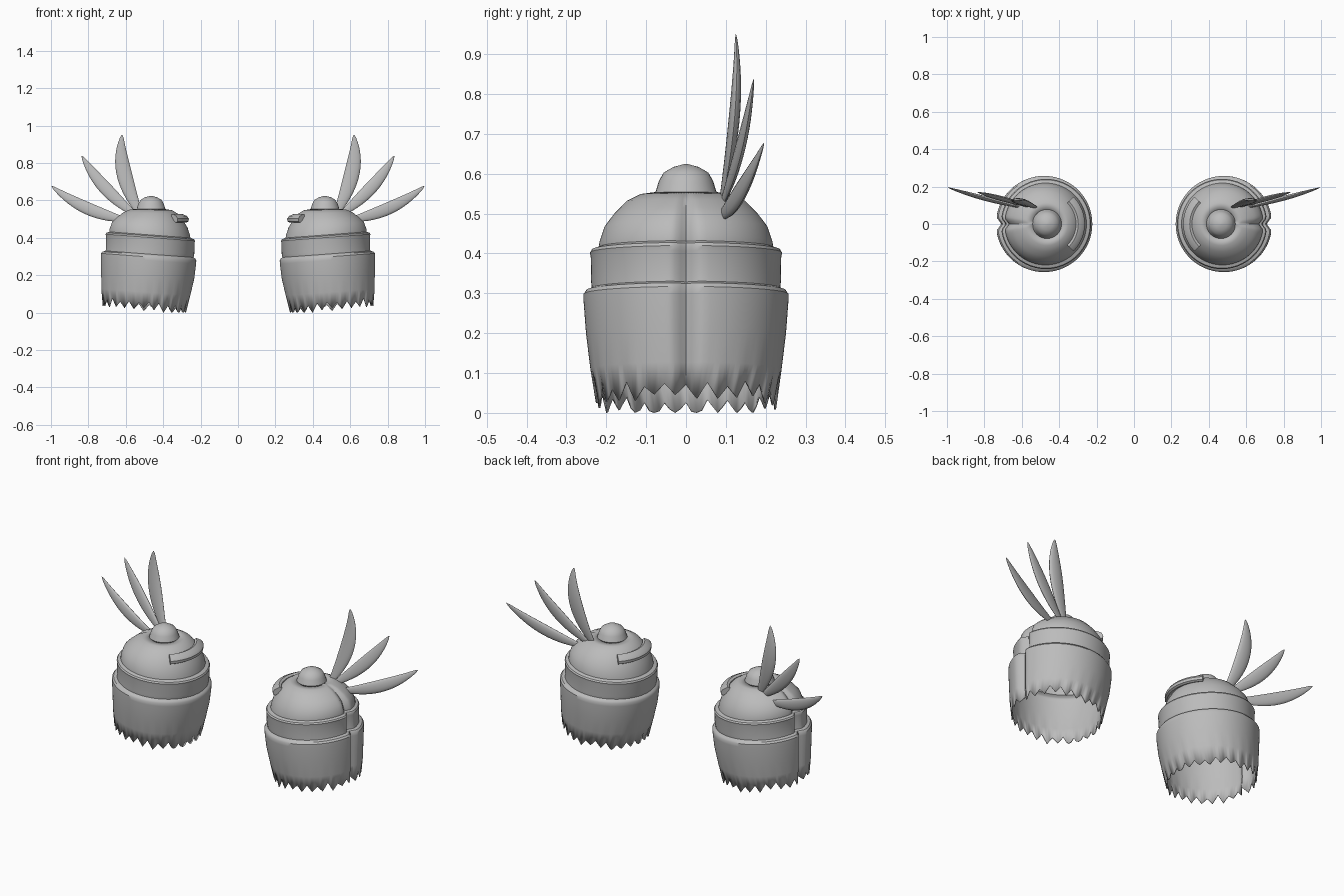
import bpy, bmesh, math, random
from mathutils import Vector

if "Cube" in bpy.data.objects:
    bpy.data.objects.remove(bpy.data.objects["Cube"])

random.seed(4)
grey = bpy.data.materials.new("plain_grey")
grey.diffuse_color = (0.5, 0.5, 0.5, 1)
grey.use_nodes = True
grey.node_tree.nodes["Principled BSDF"].inputs["Base Color"].default_value = grey.diffuse_color


def finish(name, bm, angle=35, shell=0):
    """Turn a bmesh into a smooth object, mirrored to the other side."""
    bmesh.ops.recalc_face_normals(bm, faces=bm.faces)
    mesh = bpy.data.meshes.new(name)
    bm.to_mesh(mesh)
    bm.free()
    mesh.materials.append(grey)
    ob = bpy.data.objects.new(name, mesh)
    bpy.context.collection.objects.link(ob)
    bpy.ops.object.select_all(action='DESELECT')
    ob.select_set(True)
    bpy.context.view_layer.objects.active = ob
    bpy.ops.object.shade_smooth_by_angle(angle=math.radians(angle))
    if shell:
        solid = ob.modifiers.new("shell", 'SOLIDIFY')
        solid.thickness = shell
        solid.offset = -1
    ob.modifiers.new("other_side", 'MIRROR')
    return ob


def loft(bm, rings, closed=True):
    """Bridge successive rings of points with quads."""
    rows = [[bm.verts.new(p) for p in ring] for ring in rings]
    for a, b in zip(rows, rows[1:]):
        n = len(a)
        for i in range(n if closed else n - 1):
            j = (i + 1) % n
            bm.faces.new((a[i], a[j], b[j], b[i]))
    return rows


# Layered shoulder shell: radius, height and axis position of each ring
PROFILE = [(.226, .04, .503), (.240, .11, .495), (.251, .20, .485), (.257, .28, .481),
           (.257, .298, .480), (.250, .308, .479), (.237, .313, .475), (.238, .33, .472),
           (.239, .39, .471), (.241, .402, .471), (.236, .410, .471), (.219, .416, .473),
           (.217, .43, .474), (.204, .468, .473), (.180, .500, .471), (.172, .508, .470),
           (.148, .532, .468), (.115, .549, .466), (.078, .554, .465)]
SEG = 104
TEETH = 52
hem = [random.uniform(-.034, -.012) if k % 2 else random.uniform(.0, .022) for k in range(TEETH)]


def shell_ring(index):
    r, z, cx = PROFILE[index]
    pts = []
    for i in range(SEG):
        a = math.tau * i / SEG
        d = min(a, math.tau - a)
        rr = r - .11 * r * math.exp(-(d / .09) ** 2)      # seam on the outer side
        x, y = rr * math.cos(a), rr * math.sin(a)
        tilt = .075 * min(1, max(0, (.57 - z) / .1))
        zz = z + tilt * x
        if index == 0:                                    # torn hem
            k, f = divmod(i * TEETH / SEG, 1)
            k = int(k)
            zz += hem[k] * (1 - f) + hem[(k + 1) % TEETH] * f + .05 * x
        pts.append((cx + x, y, max(zz, 0)))
    return pts


bm = bmesh.new()
loft(bm, [shell_ring(i) for i in range(len(PROFILE))])
finish("shoulder_shell", bm, shell=.005)

# Knob on the crown
bm = bmesh.new()
rows = loft(bm, [[(.465 + r * math.cos(math.tau * i / 32), r * math.sin(math.tau * i / 32), z)
                  for i in range(32)]
                 for r, z in [(.080, .547), (.076, .556), (.068, .582), (.056, .603),
                              (.032, .617), (.006, .624)]])
bm.faces.new(rows[-1])
finish("crown_knob", bm, 45)

# Raised band around the inner side of the dome
SECTION = [(.168, .497), (.196, .482), (.206, .488), (.207, .503), (.198, .516), (.172, .528), (.160, .522)]
bm = bmesh.new()
rings = []
for i in range(25):
    a = math.radians(135 + 90 * i / 24)
    rings.append([(.470 + r * math.cos(a), r * math.sin(a), z) for r, z in SECTION])
rows = loft(bm, rings)
bm.faces.new(rows[0])
bm.faces.new(rows[-1])
finish("inner_band", bm)


def feather(name, base, mid, tip, width, thick):
    """Curved, flattened blade through three points."""
    p0, p1, p2 = Vector(base), Vector(mid), Vector(tip)
    rings = []
    for k in range(21):
        t = 1 - (1 - k / 20) ** 1.4
        c = p0 * (2 * (t - .5) * (t - 1)) + p1 * (4 * t * (1 - t)) + p2 * (2 * t * (t - .5))
        tan = (p0 * (4 * t - 3) + p1 * (4 - 8 * t) + p2 * (4 * t - 1)).normalized()
        side = tan.cross(Vector((0, 1, 0))).normalized()
        out = tan.cross(side)
        s = math.sin(math.pi * (.1 + .87 * t)) ** .9
        if t > .95:                                       # rounded tip
            s *= math.sqrt(max(.02, 1 - ((t - .95) / .05) ** 2))
        rings.append([c + side * (width / 2 * s * math.cos(q)) + out * (thick / 2 * s * math.sin(q))
                      for q in (math.tau * j / 14 for j in range(14))])
    bm = bmesh.new()
    rows = loft(bm, rings)
    bm.faces.new(rows[0])
    bm.faces.new(rows[-1])
    finish(name, bm, 60)


feather("feather_upper", (.525, .088, .53), (.610, .122, .75), (.619, .125, .951), .082, .028)
feather("feather_middle", (.55, .090, .525), (.715, .138, .672), (.835, .170, .838), .068, .024)
feather("feather_lower", (.60, .088, .497), (.81, .140, .560), (.997, .196, .677), .066, .024)
